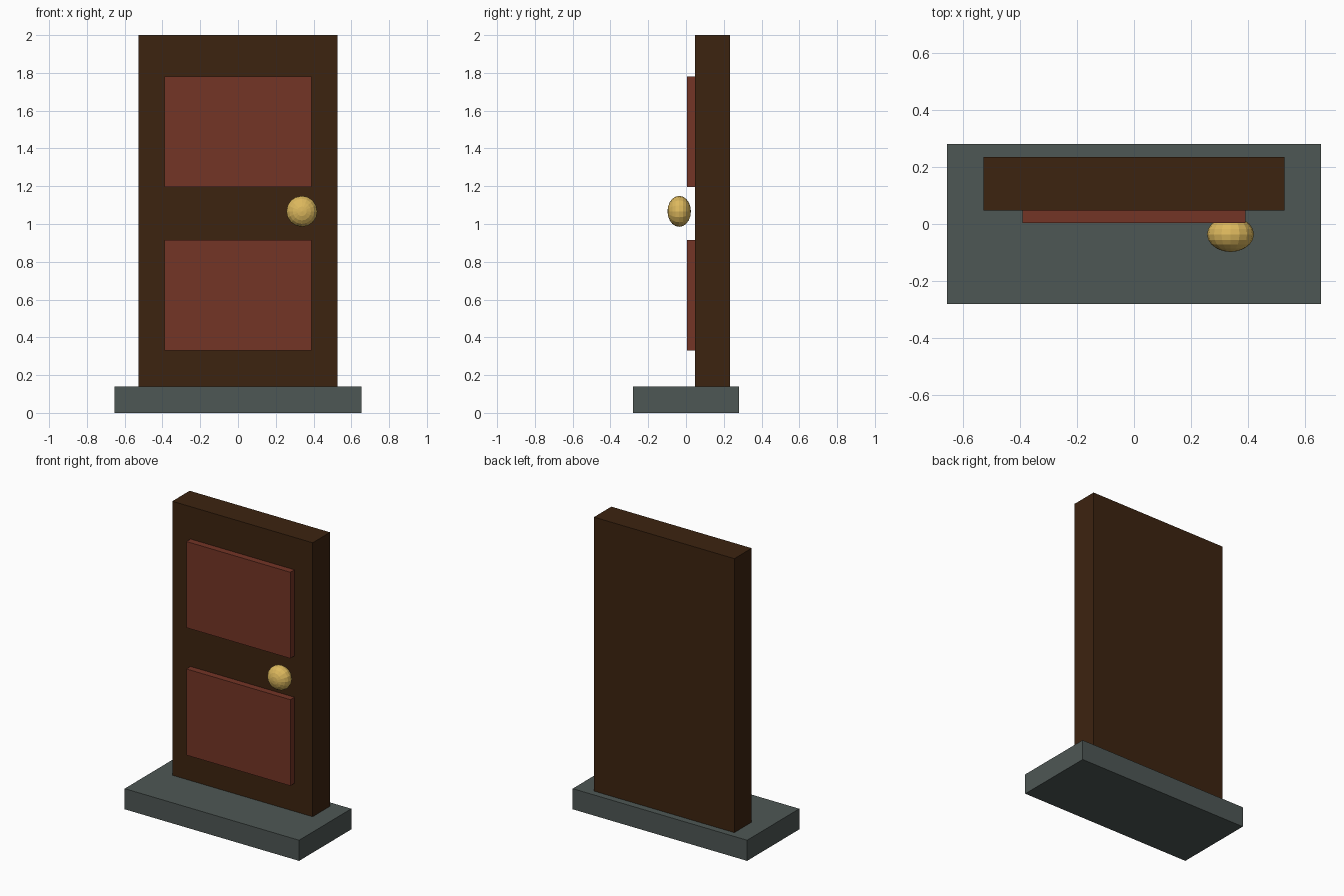
import bpy
import math

if "Cube" in bpy.data.objects:
    bpy.data.objects.remove(bpy.data.objects["Cube"])


def material(name, rgb):
    m = bpy.data.materials.new(name)
    m.diffuse_color = (*rgb, 1.0)
    m.use_nodes = True
    m.node_tree.nodes["Principled BSDF"].inputs["Base Color"].default_value = m.diffuse_color
    return m


DARK_WOOD = material("dark wood", (0.046, 0.017, 0.005))
RED_WOOD = material("red wood", (0.175, 0.035, 0.019))
STONE = material("grey stone", (0.076, 0.095, 0.090))
BRASS = material("brass", (0.72, 0.48, 0.11))


def box(name, x, y, z, mat):
    """Box from (min, max) ranges along each axis."""
    ranges = (x, y, z)
    bpy.ops.mesh.primitive_cube_add(size=1, location=[(a + b) / 2 for a, b in ranges])
    ob = bpy.context.object
    ob.name = name
    ob.scale = [b - a for a, b in ranges]
    bpy.ops.object.transform_apply(location=False, rotation=False, scale=True)
    ob.data.materials.append(mat)
    return ob


# Stone step and door slab
box("door_step", (-0.655, 0.655), (-0.28, 0.28), (0, 0.14), STONE)
box("door_slab", (-0.527, 0.527), (0.048, 0.234), (0.14, 2.0), DARK_WOOD)

# Raised panels on the front
for name, z in (("lower_panel", (0.33, 0.915)), ("upper_panel", (1.195, 1.78))):
    box(name, (-0.39, 0.39), (0.004, 0.06), z, RED_WOOD)

# Flattened faceted knob, poles facing front and back
bpy.ops.mesh.primitive_uv_sphere_add(segments=16, ring_count=10, radius=1,
                                     location=(0.338, -0.036, 1.067),
                                     rotation=(math.pi / 2, 0, 0))
knob = bpy.context.object
knob.name = "door_knob"
knob.scale = (0.082, 0.082, 0.062)
bpy.ops.object.transform_apply(location=False, rotation=True, scale=True)
knob.data.materials.append(BRASS)
